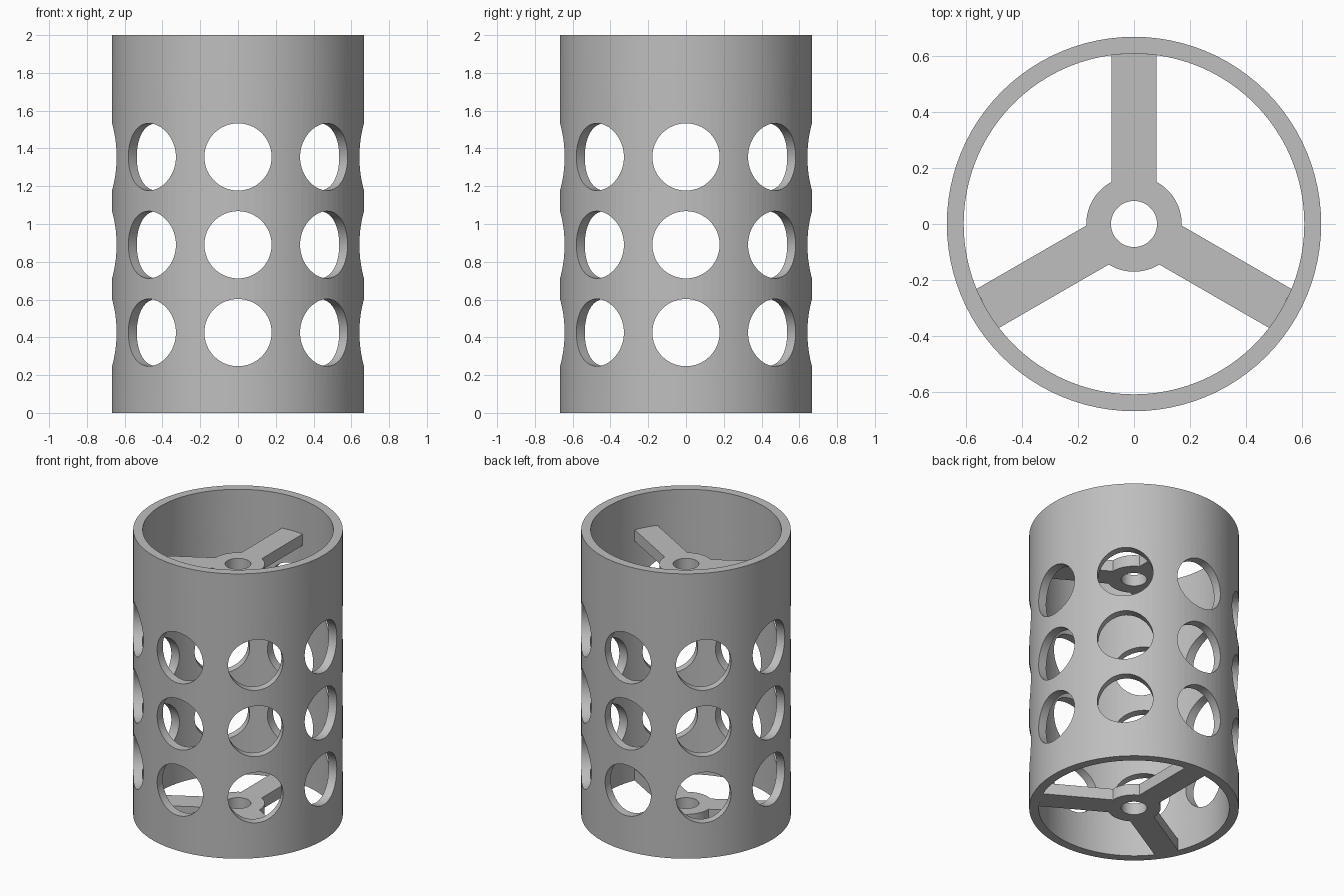
import bpy, bmesh
from math import pi, sin, cos, asin, sqrt, radians
from mathutils import Matrix, Vector

cube = bpy.data.objects.get("Cube")
if cube:
    bpy.data.objects.remove(cube, do_unlink=True)

HEIGHT, OUTER, INNER = 2.0, 0.667, 0.607
HUB, BORE, HALF_SPOKE, THICK = 0.17, 0.082, 0.08, 0.08
HOLE = 0.178

grey = bpy.data.materials.new("plain grey")
grey.use_nodes = True
colour = (0.52, 0.52, 0.52, 1)
grey.diffuse_color = colour
grey.node_tree.nodes["Principled BSDF"].inputs["Base Color"].default_value = colour


def make_object(name, bm):
    bmesh.ops.recalc_face_normals(bm, faces=bm.faces)
    mesh = bpy.data.meshes.new(name)
    bm.to_mesh(mesh)
    bm.free()
    mesh.materials.append(grey)
    obj = bpy.data.objects.new(name, mesh)
    bpy.context.collection.objects.link(obj)
    return obj


def add_cylinder(bm, radius, depth, matrix, segments=64):
    bmesh.ops.create_cone(bm, cap_ends=True, segments=segments, radius1=radius,
                          radius2=radius, depth=depth, matrix=matrix)


def activate(obj):
    bpy.ops.object.select_all(action="DESELECT")
    obj.select_set(True)
    bpy.context.view_layer.objects.active = obj


def cut(obj, cutter):
    cutter.hide_render = True
    mod = obj.modifiers.new("cut", "BOOLEAN")
    mod.operation, mod.solver, mod.object = "DIFFERENCE", "EXACT", cutter
    activate(obj)
    bpy.ops.object.modifier_apply(modifier=mod.name)
    bpy.data.objects.remove(cutter, do_unlink=True)


def smooth(obj):
    activate(obj)
    bpy.ops.object.shade_smooth_by_angle(angle=radians(30))


# Tube: a rectangular wall section spun round the axis
bm = bmesh.new()
section = [(INNER, 0), (OUTER, 0), (OUTER, HEIGHT), (INNER, HEIGHT)]
verts = [bm.verts.new((r, 0, z)) for r, z in section]
edges = [bm.edges.new((verts[i], verts[(i + 1) % 4])) for i in range(4)]
bmesh.ops.spin(bm, geom=verts + edges, cent=(0, 0, 0), axis=(0, 0, 1),
               angle=2 * pi, steps=96, use_merge=True)
bmesh.ops.remove_doubles(bm, verts=bm.verts, dist=1e-5)
tube = make_object("tube_wall", bm)

# Round holes: three rows of eight, drilled radially
bm = bmesh.new()
for z in (0.425, 0.89, 1.355):
    for i in range(8):
        turn = Matrix.Rotation(i * pi / 4, 4, "Z")
        aim = Matrix.Translation((0.64, 0, z)) @ Matrix.Rotation(pi / 2, 4, "Y")
        add_cylinder(bm, HOLE, 0.22, turn @ aim)
cut(tube, make_object("hole_cutter", bm))
smooth(tube)


# Three-armed support: one outline of spokes and hub arcs, extruded
def make_support(name, z):
    reach = INNER + 0.001
    side = sqrt(reach ** 2 - HALF_SPOKE ** 2)
    half = asin(HALF_SPOKE / HUB)
    start, sweep = half, 2 * pi / 3 - 2 * half
    outline = [(side, -HALF_SPOKE), (reach, 0), (side, HALF_SPOKE)]
    for i in range(17):
        a = start + sweep * i / 16
        outline.append((HUB * cos(a), HUB * sin(a)))
    bm = bmesh.new()
    ring = []
    for k in range(3):
        turn = Matrix.Rotation(pi / 2 + k * 2 * pi / 3, 4, "Z")
        ring += [bm.verts.new(turn @ Vector((x, y, z))) for x, y in outline]
    face = bm.faces.new(ring)
    top = bmesh.ops.extrude_face_region(bm, geom=[face])["geom"]
    bmesh.ops.translate(bm, vec=(0, 0, THICK),
                        verts=[v for v in top if isinstance(v, bmesh.types.BMVert)])
    support = make_object(name, bm)
    bm = bmesh.new()
    add_cylinder(bm, BORE, 4 * THICK, Matrix.Translation((0, 0, z + THICK / 2)))
    cut(support, make_object("bore_cutter", bm))
    smooth(support)


make_support("lower_support", 0.0)
make_support("upper_support", 1.68)
